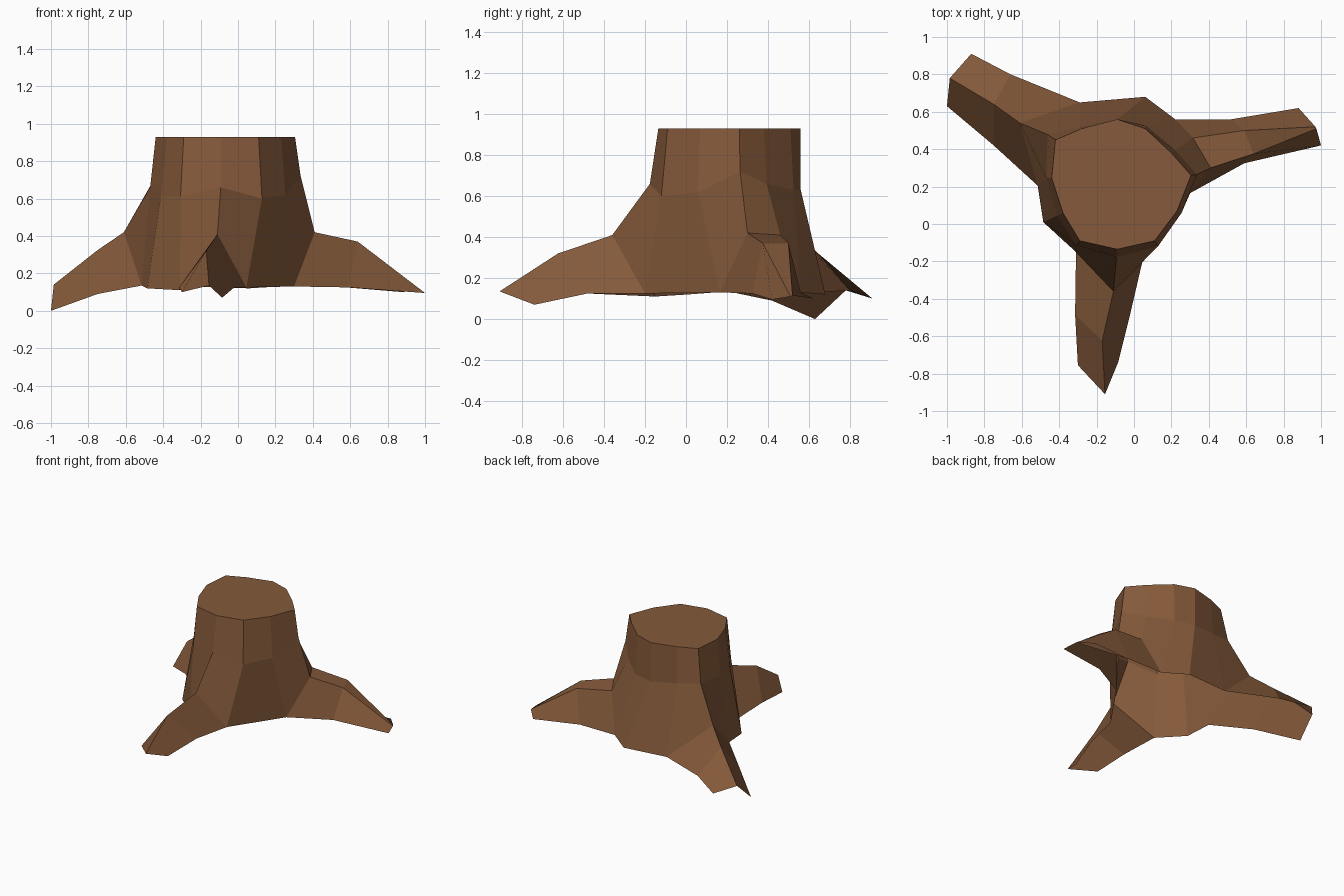
import bpy, bmesh
from mathutils import Vector

if "Cube" in bpy.data.objects:
    bpy.data.objects.remove(bpy.data.objects["Cube"])

bark = bpy.data.materials.new("brown bark")
bark.diffuse_color = (0.235, 0.102, 0.043, 1)
bark.use_nodes = True
bark.node_tree.nodes["Principled BSDF"].inputs["Base Color"].default_value = bark.diffuse_color

CENTRE = Vector((-0.07, 0.21))
TOP_Z = 0.93

# Cut rim of the trunk, clockwise from the left-back column
rim = [(-.42, .45), (-.28, .51), (-.09, .56), (.06, .51), (.20, .38), (.305, .26),
       (.23, .07), (.11, -.09), (-.09, -.135), (-.29, -.09), (-.38, .06), (-.44, .245)]

# Waist ring: rim widened by a scale, at a height for each column
waist = [(1.12, .68), (1.04, .65), (1.0, .63), (1.05, .63), (1.08, .66), (1.08, .72),
         (1.08, .62), (1.1, .60), (1.12, .66), (1.08, .61), (1.1, .62), (1.08, .66)]

# Foot ring: high where a root ridge leaves the trunk, low in between
foot = [(-.61, .54, .42), (-.29, .65, .13), (.06, .68, .12), (.22, .56, .13),
        (.315, .46, .41), (.41, .30, .42), (.30, .165, .13), (.045, -.20, .125),
        (-.11, -.36, .41), (-.31, -.15, .11), (-.485, .01, .12), (-.515, .205, .135)]

# Roots: foot columns they grow from, then middle and tip cross-sections
roots = [
    ((11, 0, 1),
     [[(-.75, .42, .09), (-.75, .64, .325), (-.66, .80, .14)],
      [(-1.0, .63, 0), (-.985, .78, .14), (-.87, .91, .10)]]),
    ((3, 4, 5, 6),
     [[(.52, .56, .13), (.59, .50, .37), (.64, .375, .37), (.59, .325, .125)],
      [(.88, .62, .10), (.97, .52, .115), (.975, .51, .11), (1.0, .42, .095)]]),
    ((7, 8, 9),
     [[(-.02, -.48, .125), (-.17, -.625, .32), (-.315, -.485, .125)],
      [(-.085, -.74, .07), (-.155, -.91, .135), (-.30, -.755, .10)]]),
]

bm = bmesh.new()


def add_points(points):
    return [bm.verts.new(p) for p in points]


def bridge(a, b, closed=False):
    n = len(a)
    for i in range(n if closed else n - 1):
        j = (i + 1) % n
        bm.faces.new((a[i], a[j], b[j], b[i]))


# Trunk: flat cut top and two bands of bark, open underneath
top_ring = add_points([(x, y, TOP_Z) for x, y in rim])
waist_ring = add_points([(*(CENTRE + (Vector(p) - CENTRE) * s), z)
                         for p, (s, z) in zip(rim, waist)])
foot_ring = add_points(foot)
bm.faces.new(top_ring)
bridge(top_ring, waist_ring, True)
bridge(waist_ring, foot_ring, True)

# Roots: hollow ridged strips running outward from the foot ring.
# The strip replaces nothing on the trunk except the band between its columns.
for columns, sections in roots:
    previous = [foot_ring[c] for c in columns]
    for section in sections:
        ring = add_points(section)
        bridge(previous, ring)
        previous = ring

bmesh.ops.recalc_face_normals(bm, faces=bm.faces[:])
mesh = bpy.data.meshes.new("tree_stump")
bm.to_mesh(mesh)
bm.free()
mesh.materials.append(bark)
stump = bpy.data.objects.new("tree_stump", mesh)
bpy.context.collection.objects.link(stump)
